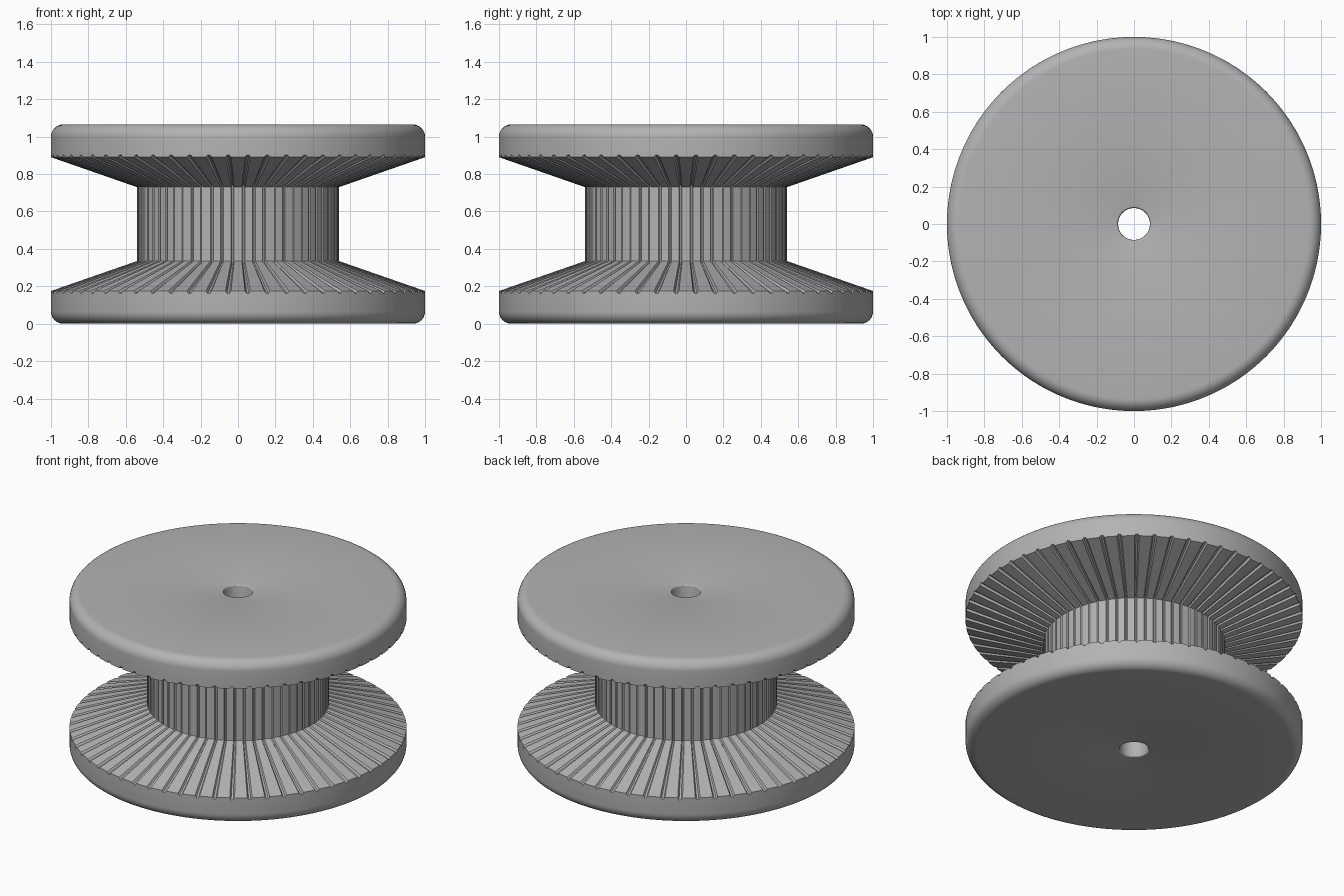
import bpy, bmesh, math

if "Cube" in bpy.data.objects:
    bpy.data.objects.remove(bpy.data.objects["Cube"])

TEETH = 60
HEIGHT = 1.065
MID = HEIGHT / 2
pitch = 2 * math.pi / TEETH

grey = bpy.data.materials.new("mid_grey")
grey.diffuse_color = (0.45, 0.45, 0.45, 1)
grey.use_nodes = True
grey.node_tree.nodes["Principled BSDF"].inputs["Base Color"].default_value = grey.diffuse_color


def fillet(cx, cz, r, a0, a1, n):
    """Arc points in the radius/height plane."""
    return [(cx + r * math.cos(math.radians(a0 + (a1 - a0) * i / n)),
             cz + r * math.sin(math.radians(a0 + (a1 - a0) * i / n)), 0, 0)
            for i in range(n + 1)]


# Lower half profile: radius, height, groove depth in radius, groove depth in height
half = fillet(0.097, 0.012, 0.012, 180, 270, 3)            # bore edge
half += fillet(0.935, 0.065, 0.065, -90, 0, 8)             # rounded rim
half += [(1.0, 0.15, 0, 0),
         (1.0, 0.175, 0, 0.013),                           # toothed rim edge
         (0.54, 0.335, 0.006, 0.008)]                      # foot of the drum
profile = half + [(r, HEIGHT - z, dr, -dz) for r, z, dr, dz in reversed(half)]

# Angles around one tooth: flat crest, then a narrow groove
pattern = [(-0.36, 0), (-0.12, 0), (0.12, 0), (0.36, 0), (0.44, 1), (0.56, 1)]
steps = [((t + f) * pitch - math.pi / 2, g) for t in range(TEETH) for f, g in pattern]

# Grooved wheel: the profile swept round with the grooves sunk in
bm = bmesh.new()
rings = []
for a, g in steps:
    rings.append([bm.verts.new(((r - g * dr) * math.cos(a), (r - g * dr) * math.sin(a), z - g * dz))
                  for r, z, dr, dz in profile])
n = len(profile)
for i, ring in enumerate(rings):
    nxt = rings[(i + 1) % len(rings)]
    for j in range(n):
        k = (j + 1) % n
        bm.faces.new((ring[j], nxt[j], nxt[k], ring[k]))
bmesh.ops.recalc_face_normals(bm, faces=bm.faces)
mesh = bpy.data.meshes.new("grooved_wheel")
bm.to_mesh(mesh)
bm.free()
mesh.materials.append(grey)

wheel = bpy.data.objects.new("grooved_wheel", mesh)
bpy.context.collection.objects.link(wheel)
bpy.context.view_layer.objects.active = wheel
wheel.select_set(True)
bpy.ops.object.shade_smooth_by_angle(angle=math.radians(20))
